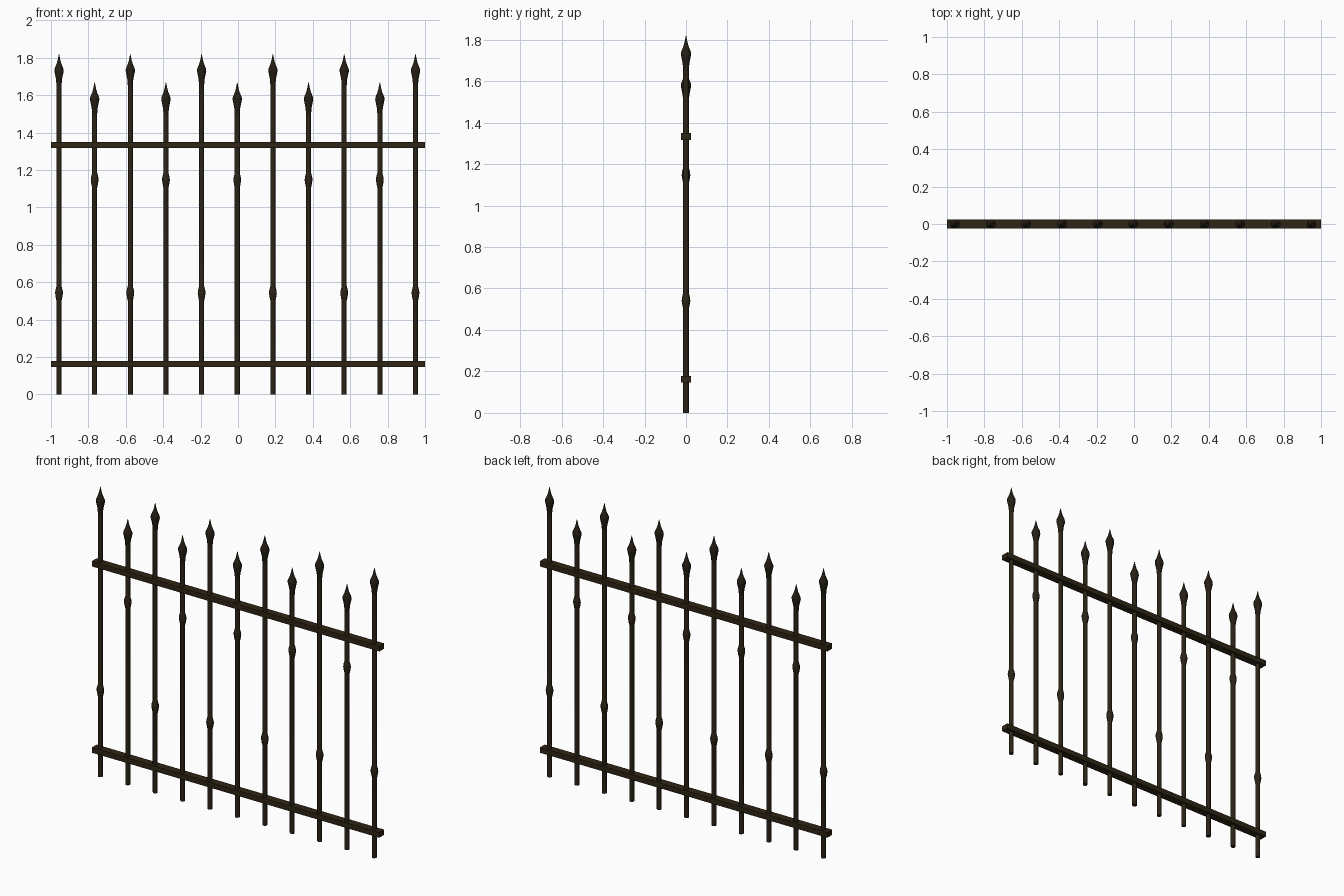
import bpy, bmesh, math

if "Cube" in bpy.data.objects:
    bpy.data.objects.remove(bpy.data.objects["Cube"])

SIDES = 8


def material(name, rgb):
    m = bpy.data.materials.new(name)
    m.diffuse_color = (*rgb, 1)
    m.use_nodes = True
    m.node_tree.nodes["Principled BSDF"].inputs["Base Color"].default_value = m.diffuse_color
    return m


iron = material("dark iron", (0.024, 0.017, 0.008))
rail_brown = material("rail brown", (0.028, 0.018, 0.007))
head_dark = material("spearhead dark", (0.018, 0.013, 0.007))


def finish(bm, name, mat, x, z, smooth=True):
    bmesh.ops.recalc_face_normals(bm, faces=bm.faces)
    mesh = bpy.data.meshes.new(name)
    bm.to_mesh(mesh)
    bm.free()
    mesh.materials.append(mat)
    ob = bpy.data.objects.new(name, mesh)
    bpy.context.collection.objects.link(ob)
    ob.location = (x, 0, z)
    if smooth:
        bpy.context.view_layer.objects.active = ob
        bpy.ops.object.select_all(action='DESELECT')
        ob.select_set(True)
        bpy.ops.object.shade_smooth_by_angle(angle=math.radians(50))


def lathe(name, profile, mat, x, z):
    """Turn a (radius, height) profile around the vertical axis."""
    bm = bmesh.new()
    rings = []
    for r, h in profile:
        rings.append([bm.verts.new((r * math.cos(a), r * math.sin(a), h))
                      for a in ((i + 0.5) * math.tau / SIDES for i in range(SIDES))])
    for lo, hi in zip(rings, rings[1:]):
        for i in range(SIDES):
            j = (i + 1) % SIDES
            bm.faces.new((lo[i], lo[j], hi[j], hi[i]))
    bm.faces.new(rings[0])
    bm.faces.new(rings[-1])
    finish(bm, name, mat, x, z)


R = 0.0145
KNOB = [(R, -0.04), (0.018, -0.026), (0.0225, 0), (0.0215, 0.014), (0.017, 0.03), (R, 0.04)]
HEAD = [(R, -0.08), (0.0175, -0.045), (0.027, -0.002), (0.026, 0.01),
        (0.014, 0.037), (0.008, 0.057), (0.001, 0.09)]

# upright bars, alternating tall and short, each with a knob and spearhead
for i in range(11):
    x = -0.957 + i * 0.1906
    head_z, knob_z = (1.73, 0.54) if i % 2 == 0 else (1.578, 1.145)
    bar = [(R, 0)] + [(r, knob_z + h) for r, h in KNOB] + [(R, head_z - 0.08)]
    lathe("upright_bar", bar, iron, x, 0)
    lathe("spearhead", HEAD, head_dark, x, head_z)

# horizontal rails
for name, z in (("lower_rail", 0.162), ("upper_rail", 1.333)):
    bm = bmesh.new()
    bmesh.ops.create_cube(bm, size=1)
    bmesh.ops.scale(bm, vec=(2, 0.048, 0.033), verts=bm.verts)
    finish(bm, name, rail_brown, 0, z, smooth=False)
